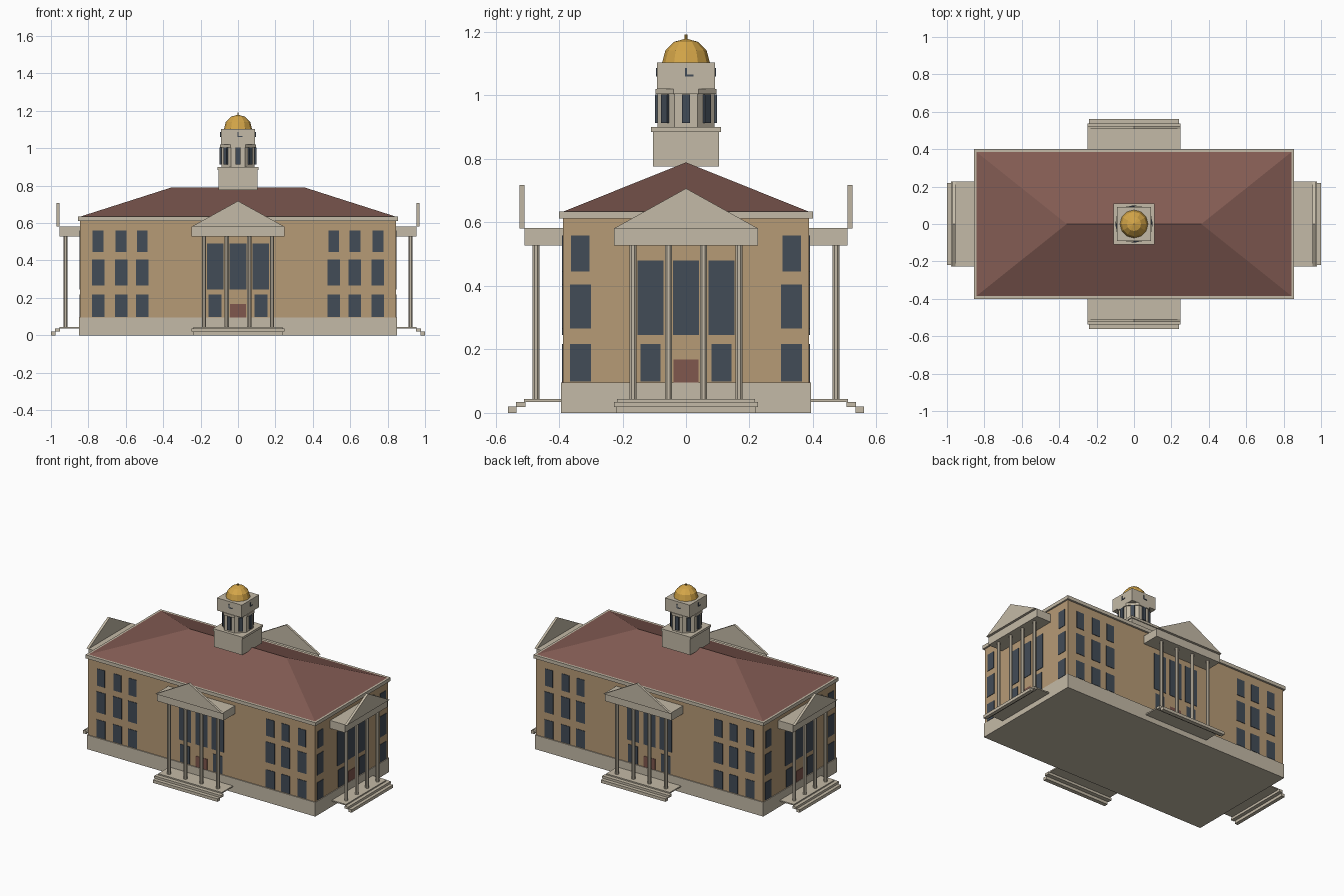
import bpy, bmesh, math
from mathutils import Matrix, Vector

if "Cube" in bpy.data.objects:
    bpy.data.objects.remove(bpy.data.objects["Cube"])


def material(name, rgb):
    m = bpy.data.materials.new(name)
    m.diffuse_color = (*rgb, 1)
    m.use_nodes = True
    m.node_tree.nodes["Principled BSDF"].inputs["Base Color"].default_value = m.diffuse_color
    return m


STONE = material("pale stone", (0.55, 0.49, 0.385))
WALL = material("tan wall", (0.47, 0.325, 0.18))
ROOF = material("red brown roof", (0.225, 0.105, 0.086))
GLASS = material("dark glass", (0.055, 0.072, 0.095))
GOLD = material("gold", (0.66, 0.38, 0.065))
DOOR = material("red door", (0.215, 0.095, 0.075))


def finish(name, bm, mat, matrix=Matrix()):
    bmesh.ops.recalc_face_normals(bm, faces=bm.faces)
    me = bpy.data.meshes.new(name)
    bm.to_mesh(me)
    bm.free()
    me.materials.append(mat)
    ob = bpy.data.objects.new(name, me)
    ob.matrix_world = matrix
    bpy.context.collection.objects.link(ob)
    return ob


def add_box(bm, x0, x1, y0, y1, z0, z1):
    m = Matrix.Translation(((x0 + x1) / 2, (y0 + y1) / 2, (z0 + z1) / 2))
    bmesh.ops.create_cube(bm, size=1, matrix=m @ Matrix.Diagonal((x1 - x0, y1 - y0, z1 - z0, 1)))


def boxes(name, mat, items, matrix=Matrix()):
    bm = bmesh.new()
    for b in items:
        add_box(bm, *b)
    return finish(name, bm, mat, matrix)


def block(name, mat, hx, hy, z0, z1):
    return boxes(name, mat, [(-hx, hx, -hy, hy, z0, z1)])


def add_prism(bm, sides, r, x, y, z0, z1, turn=0.0):
    m = Matrix.Translation((x, y, (z0 + z1) / 2)) @ Matrix.Rotation(turn, 4, 'Z')
    bmesh.ops.create_cone(bm, cap_ends=True, segments=sides, radius1=r, radius2=r,
                          depth=z1 - z0, matrix=m)


def turn(k, step=math.pi / 2):
    return Matrix.Rotation(k * step, 4, 'Z')


# Main block
block("base", STONE, 0.85, 0.393, 0, 0.095)
block("walls", WALL, 0.845, 0.387, 0.095, 0.613)
block("cornice", STONE, 0.856, 0.40, 0.612, 0.635)

# Hipped roof
bm = bmesh.new()
c = [bm.verts.new(p) for p in ((-.845, -.387, .634), (.845, -.387, .634),
                               (.845, .387, .634), (-.845, .387, .634))]
a, b = bm.verts.new((-.36, 0, .789)), bm.verts.new((.36, 0, .789))
for f in ((c[0], c[1], b, a), (c[1], c[2], b), (c[2], c[3], a, b), (c[3], c[0], a), c[::-1]):
    bm.faces.new(f)
finish("roof", bm, ROOF)

# Four fronts, each modelled facing -y and turned into place
ROWS = ((0.099, 0.217, 0.033), (0.266, 0.405, 0.033), (0.445, 0.559, 0.029))
for k, side in enumerate(("front", "right", "back", "left")):
    long = k % 2 == 0
    wall, face = (0.39, 0.387) if long else (0.85, 0.845)
    w, d = (1.0, 1.0) if long else (0.915, 0.875)
    apex = 0.718 if long else 0.707
    m = turn(k)

    def out(v):
        return -(wall + v * d)

    # Steps and landing
    boxes(side + "_steps", STONE, [
        (-.24 * w, .24 * w, out(.171), out(.144), 0, .02),
        (-.248 * w, .248 * w, out(.146), out(.116), .019, .035),
        (-.237 * w, .237 * w, out(.12), -wall + .01, .035, .043)], m)

    # Columns
    bm = bmesh.new()
    for x in (-.182, -.06, .06, .182):
        add_prism(bm, 8, .012, x * w, out(.083), .043, .528, math.pi / 8)
    finish(side + "_columns", bm, STONE, m)

    # Entablature
    boxes(side + "_entablature", STONE,
          [(-.248 * w, .248 * w, out(.118), -wall + .01, .528, .582)], m)

    # Pediment slab
    bm = bmesh.new()
    tri = [bm.verts.new((x, out(.118), z)) for x, z in
           ((-.248 * w, .581), (.248 * w, .581), (0, apex))]
    f = bm.faces.new(tri)
    ext = bmesh.ops.extrude_face_region(bm, geom=[f])
    bmesh.ops.translate(bm, vec=Vector((0, -.016, 0)),
                        verts=[v for v in ext["geom"] if isinstance(v, bmesh.types.BMVert)])
    bm.faces.new(tri[::-1]) if not f.is_valid else None
    finish(side + "_pediment", bm, STONE, m)

    # Windows and door
    y0, y1 = -face - .003, -face + .003
    cols = (.512, .625, .748) if long else (.333,)
    panes = [(s * x - h, s * x + h, y0, y1, z0, z1)
             for s in (-1, 1) for x in cols for z0, z1, h in ROWS]
    top = .492 if long else .48
    for x in (-.122, 0, .122):
        panes.append(((x - .045) * w, (x + .045) * w, y0, y1, .246, top))
        if x:
            panes.append(((x - .035) * w, (x + .035) * w, y0, y1, .099, .217))
    boxes(side + "_windows", GLASS, panes, m)
    boxes(side + "_door", DOOR, [(-.043 * w, .043 * w, y0, y1, .095, .168)], m)

    # Clock hands on the tower
    boxes(side + "_clock_hands", GLASS, [(-.003, .003, -.095, -.089, 1.06, 1.086),
                                         (.003, .024, -.095, -.089, 1.06, 1.066)], m)

# Tower: square base, octagonal lantern, clock block
block("tower_base", STONE, .104, .104, .776, .886)
block("tower_base_cap", STONE, .11, .11, .885, .90)
bm = bmesh.new()
add_prism(bm, 8, .0965, 0, 0, .90, 1.005, math.pi / 8)
add_prism(bm, 8, .104, 0, 0, 1.005, 1.021, math.pi / 8)
finish("lantern", bm, STONE)
for k in range(8):
    boxes("lantern_window", GLASS, [(-.0125, .0125, -.098, -.0885, .913, 1.003)],
          turn(k, math.pi / 4))
block("clock_block", STONE, .092, .092, 1.02, 1.104)

# Dome and finial
bm = bmesh.new()
bmesh.ops.create_uvsphere(bm, u_segments=12, v_segments=6, radius=.075,
                          matrix=Matrix.Translation((0, 0, 1.104)))
bmesh.ops.delete(bm, geom=[v for v in bm.verts if v.co.z < 1.10], context='VERTS')
bmesh.ops.holes_fill(bm, edges=[e for e in bm.edges if e.is_boundary], sides=0)
finish("dome", bm, GOLD)
bm = bmesh.new()
add_prism(bm, 8, .004, 0, 0, 1.175, 1.192)
finish("finial", bm, GOLD)
